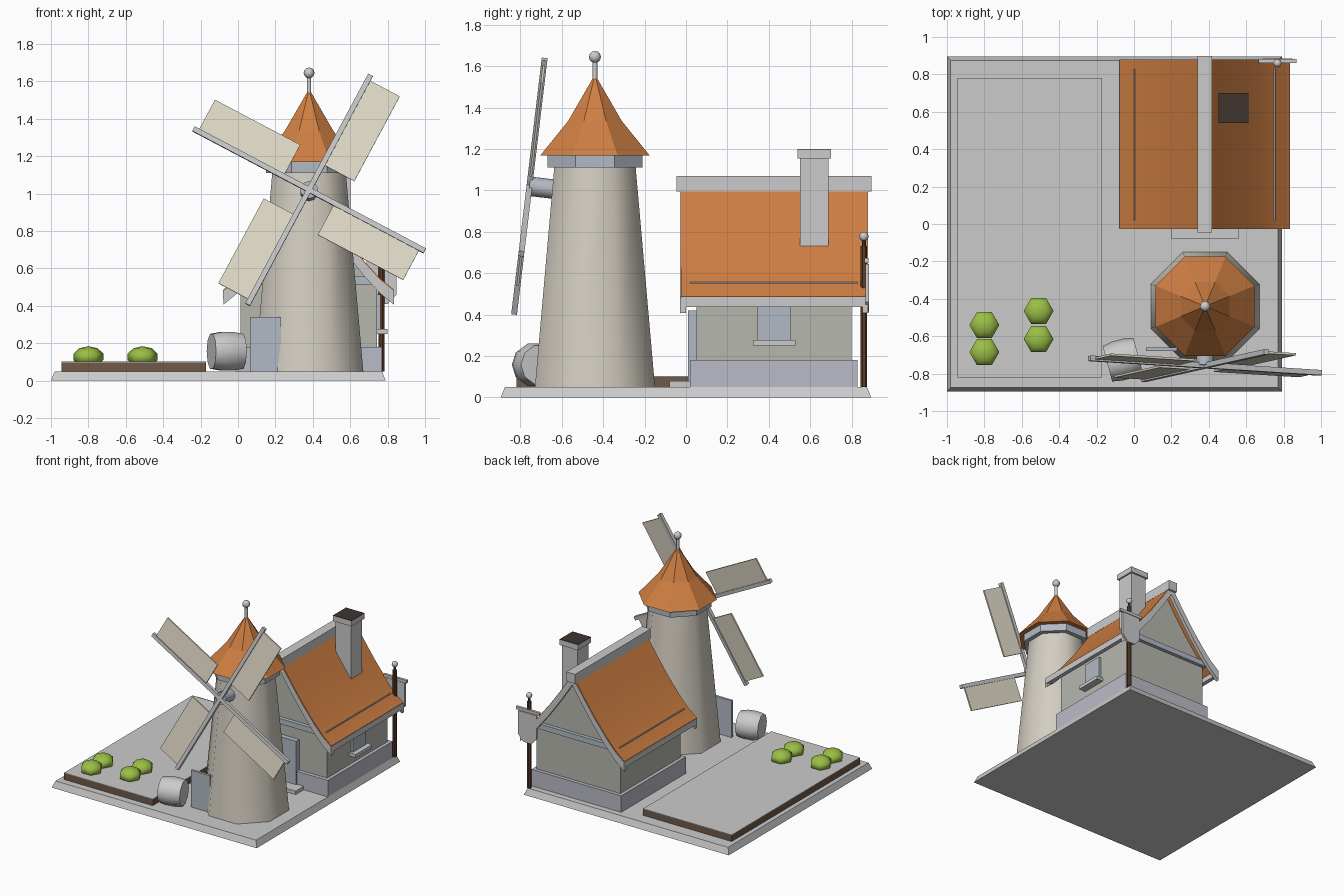
import bpy, bmesh
from math import radians, pi, sin, cos
from mathutils import Matrix, Vector

if "Cube" in bpy.data.objects:
    bpy.data.objects.remove(bpy.data.objects["Cube"])


def material(name, r, g, b):
    m = bpy.data.materials.new(name)
    m.diffuse_color = (r, g, b, 1)
    m.use_nodes = True
    m.node_tree.nodes["Principled BSDF"].inputs["Base Color"].default_value = m.diffuse_color
    return m


TILE = material("tile_orange", 0.62, 0.21, 0.055)
STONE = material("warm_stone", 0.66, 0.62, 0.54)
WALL = material("plaster", 0.47, 0.48, 0.43)
CLOTH = material("sail_cloth", 0.78, 0.73, 0.6)
WOOD = material("dark_wood", 0.11, 0.045, 0.02)
SOIL = material("soil", 0.16, 0.1, 0.065)
LEAF = material("leaf", 0.32, 0.52, 0.06)
SOOT = material("soot", 0.05, 0.035, 0.03)
BLUE = material("blue_grey", 0.45, 0.49, 0.56)
PLINTH = material("plinth_grey", 0.5, 0.5, 0.58)


def finish(name, bm, mat=None, smooth=None, mtx=None):
    bmesh.ops.remove_doubles(bm, verts=bm.verts, dist=1e-5)
    bmesh.ops.recalc_face_normals(bm, faces=bm.faces)
    me = bpy.data.meshes.new(name)
    bm.to_mesh(me)
    bm.free()
    ob = bpy.data.objects.new(name, me)
    bpy.context.collection.objects.link(ob)
    if mat:
        me.materials.append(mat)
    if mtx:
        ob.matrix_world = mtx
    if smooth:
        bpy.ops.object.select_all(action='DESELECT')
        ob.select_set(True)
        bpy.context.view_layer.objects.active = ob
        bpy.ops.object.shade_smooth_by_angle(angle=radians(smooth))
    return ob


def box(name, x, y, z, mat=None, inset=0, mtx=None):
    """Box from (min, max) ranges; inset shrinks the top."""
    bm = bmesh.new()
    bmesh.ops.create_cube(bm, size=1)
    for v in bm.verts:
        top = v.co.z > 0
        k = inset if top else 0
        sx, sy = (1 if v.co.x > 0 else -1), (1 if v.co.y > 0 else -1)
        v.co = (x[v.co.x > 0] - sx * k, y[v.co.y > 0] - sy * k, z[top])
    return finish(name, bm, mat, mtx=mtx)


def lathe(name, rings, n=8, mat=None, smooth=None, mtx=None, start=0.5):
    """Faceted turned shape from (radius, z) rings."""
    bm = bmesh.new()
    loops = [[bm.verts.new((r * cos((i + start) * 2 * pi / n), r * sin((i + start) * 2 * pi / n), z))
              for i in range(n)] for r, z in rings]
    for a, b in zip(loops, loops[1:]):
        for i in range(n):
            j = (i + 1) % n
            bm.faces.new((a[i], a[j], b[j], b[i]))
    for ring, loop in ((rings[0], loops[0]), (rings[-1], loops[-1])):
        if ring[0] > 1e-4:
            bm.faces.new(loop)
    return finish(name, bm, mat, smooth, mtx)


def prism(name, pts, y0, y1, mat=None, smooth=None):
    """Extrude an x-z outline along y."""
    bm = bmesh.new()
    f = bm.faces.new([bm.verts.new((x, y0, z)) for x, z in pts])
    ext = bmesh.ops.extrude_face_region(bm, geom=[f])
    bmesh.ops.translate(bm, vec=(0, y1 - y0, 0),
                        verts=[g for g in ext['geom'] if isinstance(g, bmesh.types.BMVert)])
    return finish(name, bm, mat, smooth)


def ball(name, c, r, mat=None, seg=8, rings=6, squash=1, spin=0):
    bm = bmesh.new()
    bmesh.ops.create_uvsphere(bm, u_segments=seg, v_segments=rings, radius=r)
    m = Matrix.Translation(c) @ Matrix.Rotation(spin, 4, 'Z') @ Matrix.Diagonal((1, 1, squash, 1))
    return finish(name, bm, mat, 80, m)


T = Matrix.Translation

# Ground slab and garden bed
box("ground_slab", (-1, 0.79), (-0.895, 0.895), (0, 0.05), inset=0.02)
box("garden_bed", (-0.945, -0.17), (-0.82, 0.78), (0.045, 0.098), SOIL)
box("garden_bed_top", (-0.945, -0.17), (-0.82, 0.78), (0.098, 0.102))
for i, (x, y) in enumerate([(-0.8, -0.54), (-0.8, -0.685), (-0.51, -0.465), (-0.51, -0.615)]):
    ball(f"bush_{i + 1}", (x, y, 0.127), 0.084, LEAF, 6, 5, 0.68, radians(30))

# Tower, octagonal with flats facing the axes
K = 1 / cos(pi / 8)
tower = T((0.38, -0.44, 0))
lathe("tower", [(0.29 * K, 0.05), (0.196 * K, 1.12)], 8, STONE, 60, tower)
lathe("tower_collar", [(0.23 * K, 1.11), (0.23 * K, 1.17)], 8, BLUE, None, tower)
lathe("tower_roof", [(0.265 * K, 1.168), (0.13 * K, 1.335), (0, 1.56)], 8, TILE, None, tower)
lathe("finial_rod", [(0.012, 1.53), (0.012, 1.63)], 8, None, 60, tower)
ball("finial_ball", (0.38, -0.44, 1.645), 0.029)
box("tower_door", (0.065, 0.23), (-0.68, -0.66), (0.05, 0.34), BLUE)

# Sails, leaning back slightly
wheel = T((0.38, -0.757, 1.02)) @ Matrix.Rotation(radians(-6.8), 4, 'X')
lathe("sail_hub", [(0.047, -0.13), (0.047, 0)], 10, BLUE, 60,
      wheel @ Matrix.Rotation(pi / 2, 4, 'X'))
for i in range(4):
    arm = wheel @ Matrix.Rotation(radians(28 + 90 * i), 4, 'Y')
    box(f"sail_spar_{i + 1}", (-0.014, 0.014), (-0.014, 0.014), (0, 0.7), mtx=arm)
    box(f"sail_panel_{i + 1}", (0.01, 0.192), (-0.005, 0.007), (0.155, 0.672), CLOTH, mtx=arm)

# Barrel lying on its side
lathe("barrel", [(0.098, -0.085), (0.108, -0.03), (0.108, 0.03), (0.098, 0.085)], 10, None, 50,
      T((-0.06, -0.725, 0.157)) @ Matrix.Rotation(radians(15), 4, 'Z') @ Matrix.Rotation(pi / 2, 4, 'Y'))

# House body
CX = 0.378
SLOPE = [(0.455, 0.487), (0.38, 0.548), (0.3, 0.635), (0.2, 0.76), (0.1, 0.9), (0, 1.05)]


def roof_line(drop):
    """Full roof curve, left eave to right eave, lowered by drop."""
    left = [(CX - x, z - drop) for x, z in SLOPE]
    return left + [(CX + x, z - drop) for x, z in reversed(SLOPE[:-1])]


def roof_shell(name, top, bottom, y0, y1, mat=None, smooth=None):
    prism(name, roof_line(top) + roof_line(bottom)[::-1], y0, y1, mat, smooth)


box("house_plinth", (CX - 0.392, CX + 0.392), (0.02, 0.828), (0.05, 0.18), PLINTH)
gable = [p for p in roof_line(0.03) if abs(p[0] - CX) < 0.36]
prism("house_walls", [(CX - 0.365, 0.18), (CX - 0.365, 0.53)] + gable
      + [(CX + 0.365, 0.53), (CX + 0.365, 0.18)], 0.05, 0.8, WALL)
box("gable_band", (CX - 0.378, CX + 0.378), (0.02, 0.828), (0.515, 0.557), BLUE)

# House roof, bargeboards, eaves and ridge
roof_shell("house_roof", 0, 0.035, -0.025, 0.877, TILE, 30)
for name, y0, y1 in (("front", -0.028, 0.0), ("back", 0.852, 0.88)):
    roof_shell(name + "_bargeboard", 0.008, 0.08, y0, y1)
for name, s in (("left", -1), ("right", 1)):
    xs = sorted((CX + s * 0.425, CX + s * 0.457))
    box(name + "_eave_board", xs, (-0.025, 0.877), (0.437, 0.484))
box("roof_ridge", (CX - 0.038, CX + 0.038), (-0.045, 0.897), (0.995, 1.07))

# Chimney
box("chimney", (0.465, 0.601), (0.552, 0.688), (0.72, 1.16))
box("chimney_cap", (0.452, 0.614), (0.539, 0.701), (1.155, 1.197))
box("chimney_soot", (0.453, 0.613), (0.54, 0.7), (1.196, 1.2), SOOT)

# House door, step and side window
box("house_door", (0.26, 0.5), (0.01, 0.06), (0.05, 0.42), BLUE)
box("door_step", (0.2, 0.56), (-0.08, 0.03), (0.05, 0.078))
box("window", (0.73, 0.762), (0.345, 0.505), (0.27, 0.46), BLUE)
box("window_sill", (0.73, 0.8), (0.325, 0.53), (0.25, 0.276))

# Sign post
post = T((0.767, 0.86, 0))
lathe("sign_post", [(0.017, 0.05), (0.017, 0.73), (0.01, 0.73), (0.01, 0.77)], 8, WOOD, 40, post)
ball("sign_post_ball", (0.767, 0.86, 0.777), 0.023)
box("sign_bar", (0.665, 0.868), (0.862, 0.882), (0.65, 0.672))
prism("sign_board", [(0.687, 0.645), (0.847, 0.645), (0.847, 0.46), (0.8, 0.41),
                     (0.734, 0.41), (0.687, 0.46)], 0.868, 0.884)
